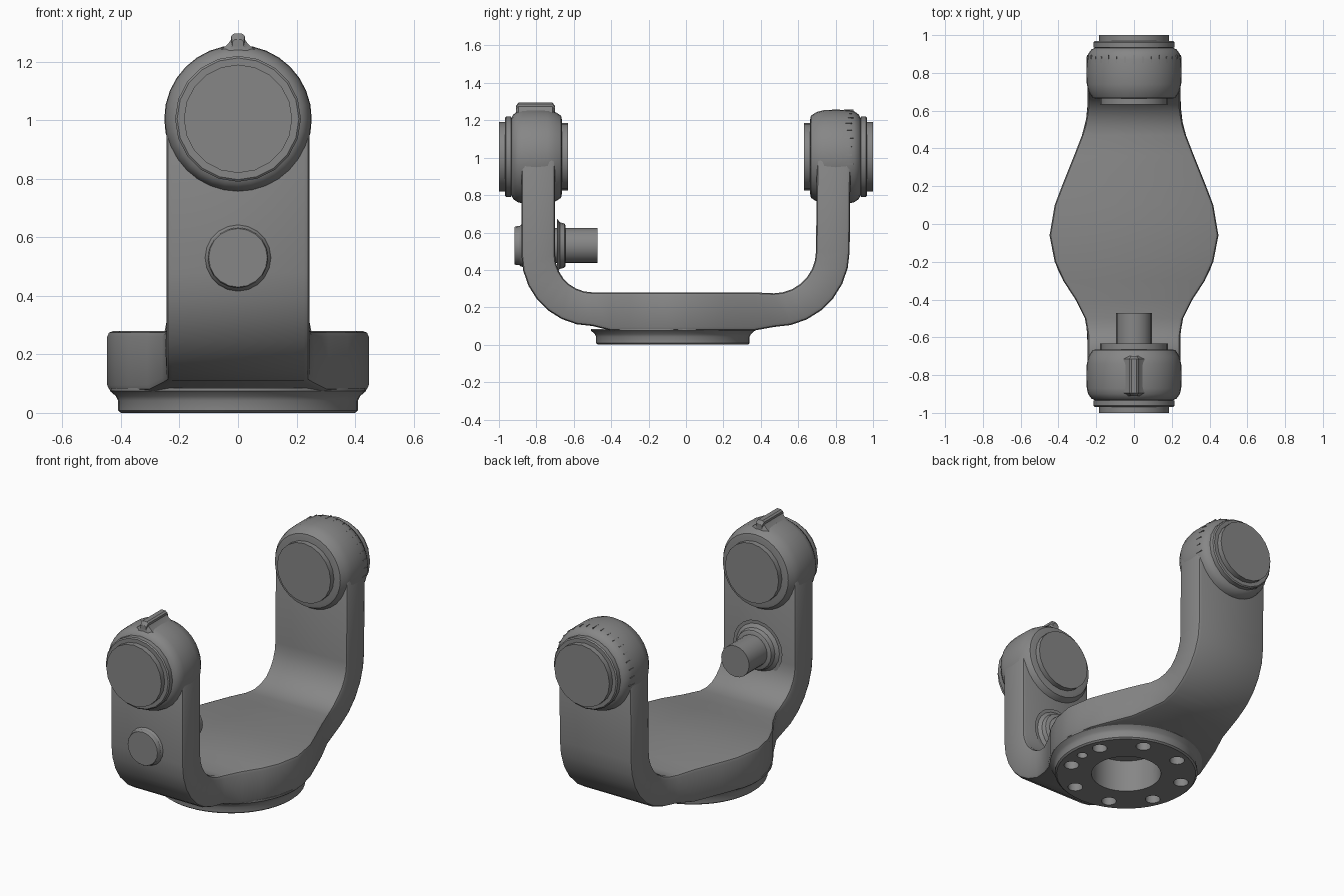
import bpy, bmesh, math
from mathutils import Matrix

cube = bpy.data.objects.get("Cube")
if cube:
    bpy.data.objects.remove(cube, do_unlink=True)

# Single grey finish
grey = bpy.data.materials.new("cast_grey")
grey.use_nodes = True
COLOUR = (0.24, 0.24, 0.24, 1)
grey.diffuse_color = COLOUR
for node in grey.node_tree.nodes:
    if node.type == 'BSDF_PRINCIPLED':
        node.inputs["Base Color"].default_value = COLOUR


def finish(name, bm, smooth=True):
    bmesh.ops.recalc_face_normals(bm, faces=bm.faces)
    mesh = bpy.data.meshes.new(name)
    bm.to_mesh(mesh)
    bm.free()
    mesh.materials.append(grey)
    obj = bpy.data.objects.new(name, mesh)
    bpy.context.collection.objects.link(obj)
    if smooth:
        shade(obj)
    return obj


def activate(obj):
    bpy.ops.object.select_all(action='DESELECT')
    obj.select_set(True)
    bpy.context.view_layer.objects.active = obj


def shade(obj):
    activate(obj)
    bpy.ops.object.shade_smooth_by_angle(angle=math.radians(35))


def loft(bm, rings):
    """Skin closed rings of points and cap both ends."""
    rows = [[bm.verts.new(p) for p in ring] for ring in rings]
    n = len(rows[0])
    for a, b in zip(rows, rows[1:]):
        for i in range(n):
            j = (i + 1) % n
            bm.faces.new((a[i], a[j], b[j], b[i]))
    bm.faces.new(rows[0])
    bm.faces.new(rows[-1])


def lathe(bm, profile, centre, axis='Z', sides=20):
    """Turn (radius, position) pairs about a line through centre."""
    cx, cy, cz = centre
    rings = []
    for r, h in profile:
        ring = []
        for i in range(sides):
            t = math.tau * i / sides
            u, v = r * math.cos(t), r * math.sin(t)
            ring.append((cx + u, cy + v, cz + h) if axis == 'Z'
                        else (cx + u, cy + h, cz + v))
        rings.append(ring)
    loft(bm, rings)


# U-shaped yoke: side profile swept with a width that depends on y
OUTLINE = [(-0.58, 0.245), (-0.5, 0.26), (-0.4, 0.31), (-0.3, 0.375), (-0.2, 0.42),
           (-0.06, 0.447), (0.1, 0.42), (0.2, 0.382), (0.4, 0.302), (0.5, 0.264),
           (0.6, 0.245)]


def half_width(y):
    if y <= OUTLINE[0][0] or y >= OUTLINE[-1][0]:
        return OUTLINE[0][1]
    for (y0, w0), (y1, w1) in zip(OUTLINE, OUTLINE[1:]):
        if y <= y1:
            return w0 + (w1 - w0) * (y - y0) / (y1 - y0)


def bend(cy, cz, inner, outer, side):
    pts = []
    for i in range(8):
        t = math.pi / 2 * i / 7
        c, s = side * math.cos(t), math.sin(t)
        pts.append(((cy + inner * c, cz - inner * s), (cy + outer * c, cz - outer * s)))
    return pts


stations = [((-0.7, 1.0), (-0.88, 1.0))] + bend(-0.5, 0.48, 0.2, 0.38, -1)
stations += [((y, 0.28), (y, 0.075)) for y in
             (-0.4, -0.3, -0.2, -0.13, -0.06, 0.02, 0.1, 0.2, 0.36)]
stations += bend(0.47, 0.5, 0.225, 0.405, 1)[::-1] + [((0.7, 1.0), (0.88, 1.0))]
bm = bmesh.new()
rings = []
for (yi, zi), (yo, zo) in stations:
    wi, wo = half_width(yi), half_width(yo)
    rings.append([(-wi, yi, zi), (wi, yi, zi), (wo, yo, zo), (-wo, yo, zo)])
loft(bm, rings)
yoke = finish("yoke", bm, smooth=False)
bevel = yoke.modifiers.new("rounded_edges", 'BEVEL')
bevel.width = 0.02
bevel.segments = 2
bevel.limit_method = 'ANGLE'
bevel.angle_limit = math.radians(45)
activate(yoke)
bpy.ops.object.modifier_apply(modifier=bevel.name)

# Round mounting flange under the yoke
BASE = (0, -0.07, 0)
bm = bmesh.new()
lathe(bm, [(0.4, 0), (0.41, 0.008), (0.41, 0.042), (0.417, 0.057), (0.438, 0.075),
           (0.438, 0.085)], BASE, sides=48)
flange = finish("mounting_flange", bm, smooth=False)

# Central bore, bolt circle and locating hole
bm = bmesh.new()
lathe(bm, [(0.2, -0.05), (0.2, 0.2)], BASE, sides=32)
for k in range(8):
    a = math.radians(22.5 + 45 * k)
    lathe(bm, [(0.043, -0.05), (0.043, 0.06)],
          (0.33 * math.cos(a), BASE[1] + 0.33 * math.sin(a), 0), sides=16)
lathe(bm, [(0.03, -0.05), (0.03, 0.06)], (0.33, BASE[1], 0), sides=12)
cutter = finish("hole_cutter", bm, smooth=False)
cutter.hide_render = True
for part in (yoke, flange):
    cut = part.modifiers.new("holes", 'BOOLEAN')
    cut.operation = 'DIFFERENCE'
    cut.solver = 'EXACT'
    cut.object = cutter
    activate(part)
    bpy.ops.object.modifier_apply(modifier=cut.name)
    shade(part)
bpy.data.objects.remove(cutter, do_unlink=True)

# Bearing heads: bulged barrel with stepped end caps
HEAD_Z = 1.005
BARREL = [(0.2, 0.935), (0.225, 0.925), (0.243, 0.9), (0.25, 0.87), (0.252, 0.8),
          (0.25, 0.74), (0.24, 0.7), (0.22, 0.668), (0.2, 0.664)]
CAPS = {"outer_collar": [(0.2, 0.93), (0.215, 0.935), (0.215, 0.962), (0.208, 0.968)],
        "outer_cap": [(0.185, 0.95), (0.185, 1.0)],
        "inner_cap": [(0.18, 0.68), (0.18, 0.632)]}
for side, label in ((-1, "front"), (1, "back")):
    for part, profile in dict(CAPS, head=BARREL).items():
        bm = bmesh.new()
        lathe(bm, [(r, side * y) for r, y in profile], (0, 0, HEAD_Z), 'Y',
              32 if part == "head" else 20)
        finish(f"{label}_{part}", bm)

# Pointer ridge on top of the front head, with flared foot
bm = bmesh.new()
section = [(-0.065, 1.235), (-0.035, 1.26), (-0.024, 1.275), (-0.024, 1.288),
           (-0.014, 1.296)]
section += [(-x, z) for x, z in reversed(section)]
loft(bm, [[(x * k, y, z - d) for x, z in section]
          for y, k, d in ((-0.91, 0.8, 0.02), (-0.895, 1, 0), (-0.715, 1, 0),
                          (-0.70, 0.8, 0.02))])
finish("pointer_ridge", bm)

# Scale marks around the top of the back head
bm = bmesh.new()
for k in range(-9, 10):
    length = 0.05 if k % 3 == 0 else 0.035
    place = (Matrix.Translation((0, 0.87, HEAD_Z))
             @ Matrix.Rotation(math.radians(11 * k), 4, 'Y')
             @ Matrix.Translation((0, 0, 0.247))
             @ Matrix.Diagonal((0.004, length, 0.009, 1)))
    bmesh.ops.create_cube(bm, size=1, matrix=place)
finish("scale_marks", bm, smooth=False)

# Cross pin through the front arm, with flared bosses
PIN = (0, 0, 0.53)
for name, profile in (
        ("pin_outer_boss", [(0.115, -0.87), (0.112, -0.882), (0.105, -0.89),
                            (0.103, -0.912), (0.1, -0.916)]),
        ("pin_inner_boss", [(0.165, -0.69), (0.145, -0.69), (0.125, -0.675),
                            (0.118, -0.65), (0.11, -0.645)]),
        ("cross_pin", [(0.094, -0.85), (0.094, -0.472)])):
    bm = bmesh.new()
    lathe(bm, profile, PIN, 'Y')
    finish(name, bm)
